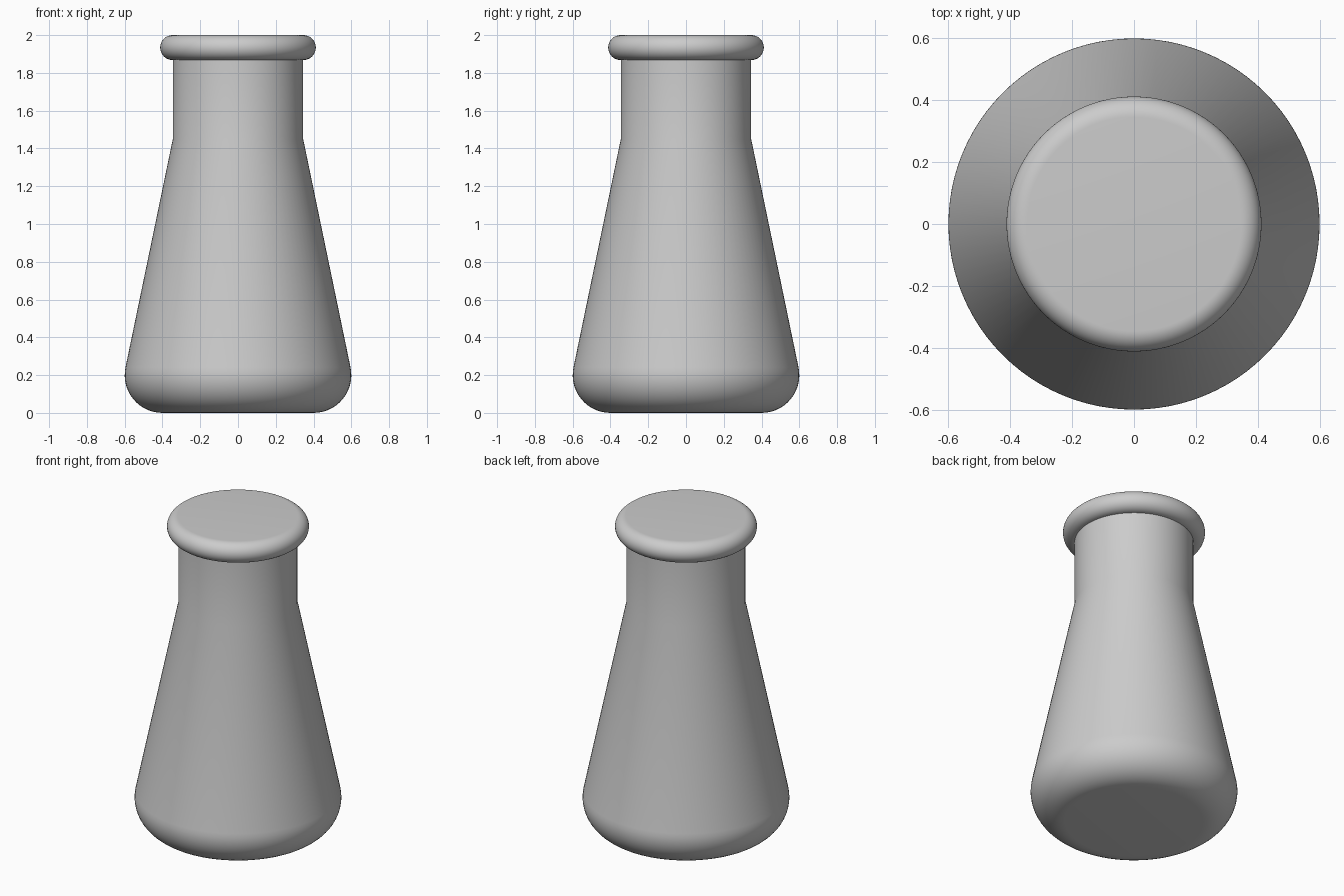
import bpy, bmesh
from math import sin, cos, pi, radians

SIDES = 96

cube = bpy.data.objects.get("Cube")
if cube:
    bpy.data.objects.remove(cube, do_unlink=True)

# Single plain grey
grey = bpy.data.materials.new("plain_grey")
grey.use_nodes = True
colour = (0.6, 0.6, 0.6, 1)
grey.diffuse_color = colour
grey.node_tree.nodes["Principled BSDF"].inputs["Base Color"].default_value = colour


def arc(r, z, radius, start, end, steps=14):
    """Profile points on an arc, angles in degrees."""
    angles = [radians(start + (end - start) * i / steps) for i in range(steps + 1)]
    return [(r + radius * cos(a), z + radius * sin(a)) for a in angles]


def lathe(name, profile):
    """Turn an (r, z) profile about z, closing both ends with flat caps."""
    bm = bmesh.new()
    rings = [[bm.verts.new((r * cos(2 * pi * i / SIDES), r * sin(2 * pi * i / SIDES), z))
              for i in range(SIDES)] for r, z in profile]
    for low, high in zip(rings, rings[1:]):
        for i in range(SIDES):
            j = (i + 1) % SIDES
            bm.faces.new((low[i], low[j], high[j], high[i]))
    bm.faces.new(rings[0][::-1])
    bm.faces.new(rings[-1])
    mesh = bpy.data.meshes.new(name)
    bm.to_mesh(mesh)
    bm.free()
    mesh.materials.append(grey)
    obj = bpy.data.objects.new(name, mesh)
    bpy.context.collection.objects.link(obj)
    bpy.ops.object.select_all(action='DESELECT')
    obj.select_set(True)
    bpy.context.view_layer.objects.active = obj
    bpy.ops.object.shade_smooth_by_angle(angle=radians(30))
    return obj


# Rounded base, conical body and straight neck, with the rolled solid rim on top
base = arc(0.4, 0.2, 0.2, -90, 12)
neck = [(0.345, 1.45), (0.345, 1.868)]
rim = arc(0.346, 1.934, 0.066, -90, 90, 24)
lathe("flask", base + neck + rim)
